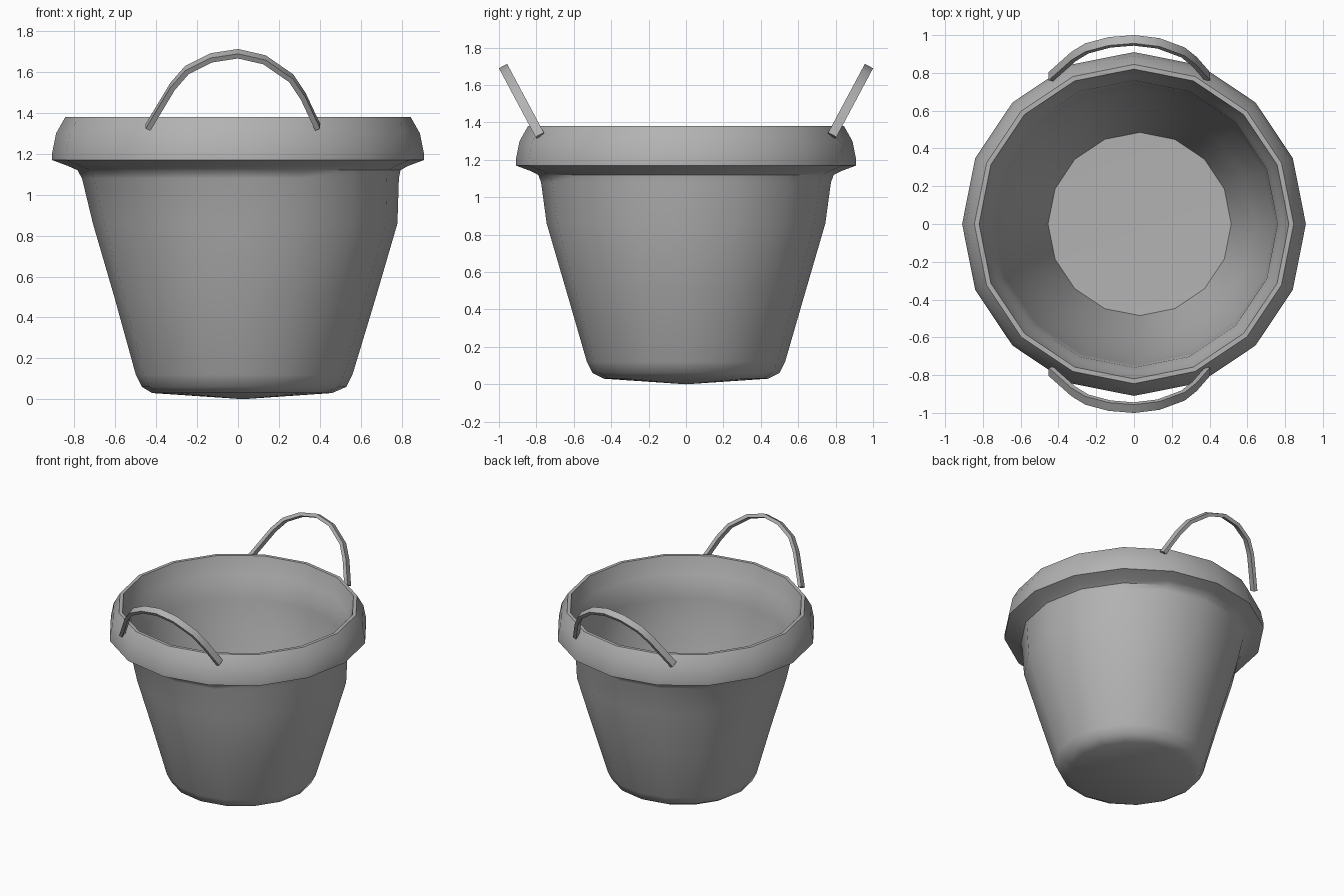
import bpy, bmesh, math
from mathutils import Vector

cube = bpy.data.objects.get("Cube")
if cube:
    bpy.data.objects.remove(cube, do_unlink=True)

grey = bpy.data.materials.new("plain grey")
grey.use_nodes = True
colour = (0.45, 0.45, 0.45, 1)
grey.diffuse_color = colour
grey.node_tree.nodes["Principled BSDF"].inputs["Base Color"].default_value = colour

SIDES = 16


def finish(name, bm, angle):
    bmesh.ops.recalc_face_normals(bm, faces=bm.faces)
    mesh = bpy.data.meshes.new(name)
    bm.to_mesh(mesh)
    bm.free()
    mesh.materials.append(grey)
    obj = bpy.data.objects.new(name, mesh)
    bpy.context.collection.objects.link(obj)
    bpy.ops.object.select_all(action="DESELECT")
    obj.select_set(True)
    bpy.context.view_layer.objects.active = obj
    bpy.ops.object.shade_smooth_by_angle(angle=math.radians(angle))
    return obj


def bridge(bm, a, b):
    n = len(a)
    for i in range(n):
        bm.faces.new((a[i], a[(i + 1) % n], b[(i + 1) % n], b[i]))


# Bucket: one closed profile of (radius, height, sideways shift)
profile = [
    (0.44, 0.03, 0.02), (0.50, 0.06, 0.03), (0.53, 0.12, 0.03),
    (0.64, 0.50, 0.035), (0.745, 0.86, 0.035), (0.775, 1.08, 0.012),
    (0.79, 1.12, 0.005), (0.83, 1.14, 0), (0.91, 1.17, 0),
    (0.91, 1.20, 0), (0.89, 1.30, 0), (0.845, 1.38, 0),
    (0.82, 1.38, 0), (0.785, 1.25, 0),
    (0.76, 1.20, 0), (0.745, 1.08, 0.01), (0.715, 0.86, 0.03),
    (0.61, 0.50, 0.03), (0.485, 0.09, 0.03),
]
bm = bmesh.new()
rings = []
for r, z, shift in profile:
    ring = []
    for i in range(SIDES):
        a = math.tau * i / SIDES
        ring.append(bm.verts.new((r * math.cos(a) + shift, r * math.sin(a), z)))
    rings.append(ring)
for a, b in zip(rings, rings[1:]):
    bridge(bm, a, b)
# Slightly domed underside and flat inner floor
for ring, z in ((rings[0], 0.0), (rings[-1], 0.08)):
    centre = bm.verts.new((0.025, 0, z))
    for i in range(SIDES):
        bm.faces.new((ring[i], ring[(i + 1) % SIDES], centre))
finish("bucket", bm, 45)

# Strap handles: a flat band along an arch that leans outward, mirrored
arch = [(-0.44, 1.33), (-0.32, 1.53), (-0.25, 1.61), (-0.13, 1.67), (0, 1.69),
        (0.13, 1.66), (0.26, 1.57), (0.32, 1.48), (0.39, 1.33)]
lean = Vector((0, 0.47, 0.88))
across = Vector((0, -0.88, 0.47))
path = [Vector((x, -0.78, 1.33)) + Vector((0, -0.47, 0.88)) * ((z - 1.33) / 0.88)
        for x, z in arch]
across = Vector((0, 0.88, 0.47)) * 0.025
bm = bmesh.new()
sections = []
for i, p in enumerate(path):
    along = path[min(i + 1, len(path) - 1)] - path[max(i - 1, 0)]
    out = along.cross(across).normalized() * 0.013
    sections.append([bm.verts.new(p + across * s + out * t)
                     for s, t in ((-1, -1), (1, -1), (1, 1), (-1, 1))])
for a, b in zip(sections, sections[1:]):
    bridge(bm, a, b)
bm.faces.new(sections[0])
bm.faces.new(sections[-1])
handles = finish("strap_handles", bm, 40)
mirror = handles.modifiers.new("mirror", "MIRROR")
mirror.use_axis = (False, True, False)
